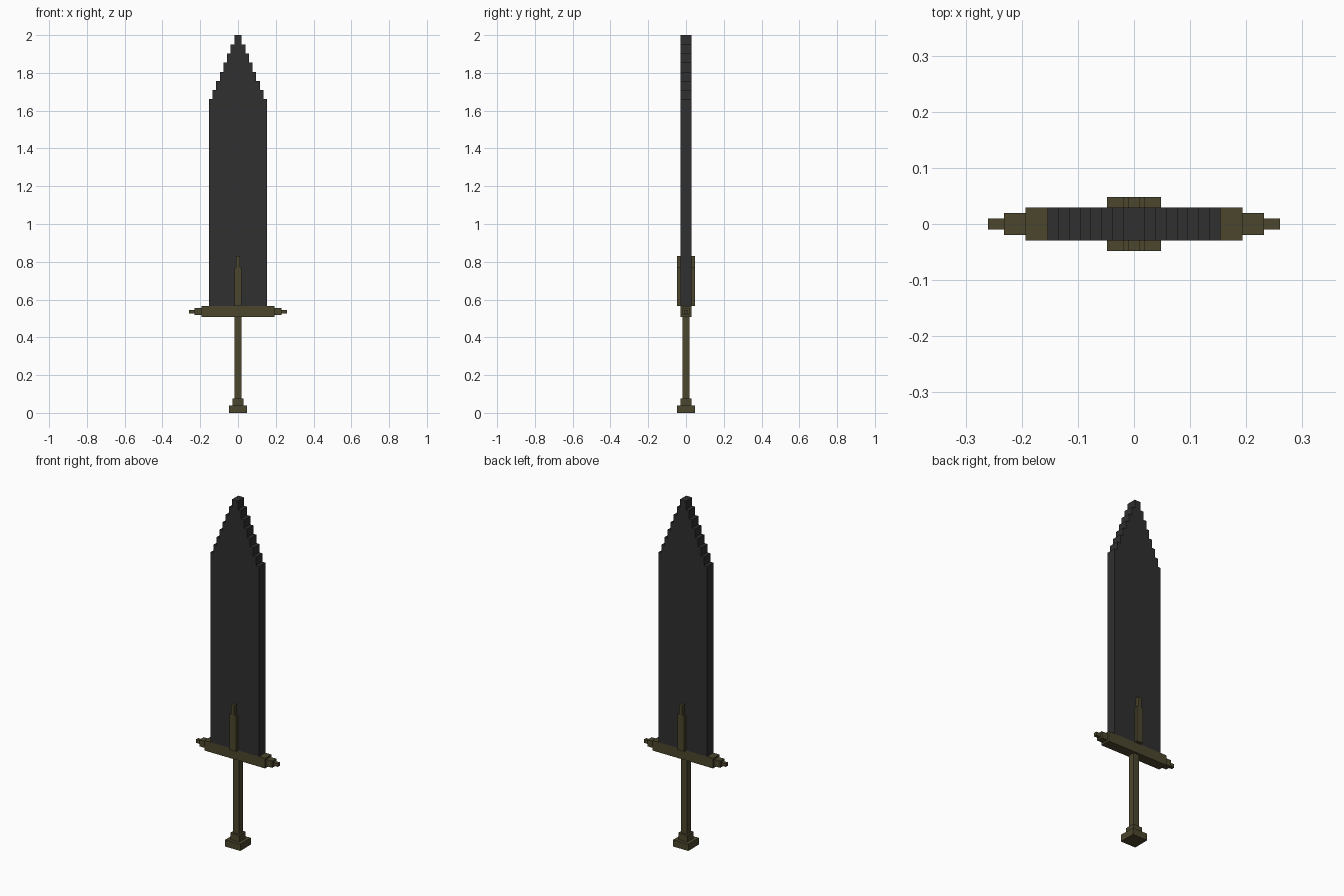
import bpy
import bmesh

cube = bpy.data.objects.get("Cube")
if cube:
    bpy.data.objects.remove(cube, do_unlink=True)


def material(name, rgb):
    m = bpy.data.materials.new(name)
    m.use_nodes = True
    m.diffuse_color = (*rgb, 1)
    m.node_tree.nodes["Principled BSDF"].inputs["Base Color"].default_value = (*rgb, 1)
    return m


def finish(name, bm, mat):
    bmesh.ops.recalc_face_normals(bm, faces=bm.faces)
    mesh = bpy.data.meshes.new(name)
    bm.to_mesh(mesh)
    bm.free()
    mesh.materials.append(mat)
    obj = bpy.data.objects.new(name, mesh)
    bpy.context.collection.objects.link(obj)
    return obj


def block(name, x, y, z, mat):
    """Box spanning the (low, high) pairs x, y and z."""
    bm = bmesh.new()
    bmesh.ops.create_cube(bm, size=1)
    for v in bm.verts:
        v.co = [(a + b) / 2 + c * (b - a) for c, (a, b) in zip(v.co, (x, y, z))]
    return finish(name, bm, mat)


def centred(half):
    return (-half, half)


charcoal = material("charcoal blade", (0.029, 0.029, 0.029))
bronze = material("dark bronze", (0.072, 0.062, 0.027))

U = 0.0193          # stair width
BLADE_Y = 0.029     # half thickness of blade
GUARD_TOP = 0.565

# Blade: stepped outline, mirrored and extruded
right = [(8 * U, GUARD_TOP)]
for i in range(8):
    top = 2.0 - (7 - i) * 0.0485
    half = (8 - i) * U
    right += [(half, top)]
    if i < 7:
        right += [(half - U, top)]
outline = right + [(-x, z) for x, z in reversed(right)]
bm = bmesh.new()
face = bm.faces.new([bm.verts.new((x, -BLADE_Y, z)) for x, z in outline])
ext = bmesh.ops.extrude_face_region(bm, geom=[face])
bmesh.ops.translate(bm, vec=(0, 2 * BLADE_Y, 0),
                    verts=[g for g in ext["geom"] if isinstance(g, bmesh.types.BMVert)])
finish("blade", bm, charcoal)

# Guard with stepped ends
block("guard", centred(10 * U), centred(BLADE_Y), (0.507, GUARD_TOP), bronze)
for side, s in (("left", 1), ("right", -1)):
    block(side + "_guard_step", sorted((s * 10 * U, s * 12 * U)), centred(U),
          (0.517, 0.555), bronze)
    block(side + "_guard_tip", sorted((s * 12 * U, s * 13.5 * U)), centred(U / 2),
          (0.526, 0.546), bronze)

# Raised spikes on both faces of the blade
for side, s in (("front", -1), ("back", 1)):
    depth = sorted((s * BLADE_Y, s * 0.048))
    block(side + "_spike", centred(U), depth, (GUARD_TOP, 0.77), bronze)
    block(side + "_spike_tip", centred(U / 2), depth, (0.77, 0.83), bronze)

# Grip and pommel
block("grip", centred(0.018), centred(0.018), (0.077, 0.507), bronze)
block("pommel_collar", centred(BLADE_Y), centred(BLADE_Y), (0.039, 0.077), bronze)
block("pommel", centred(0.048), centred(0.048), (0, 0.039), bronze)
